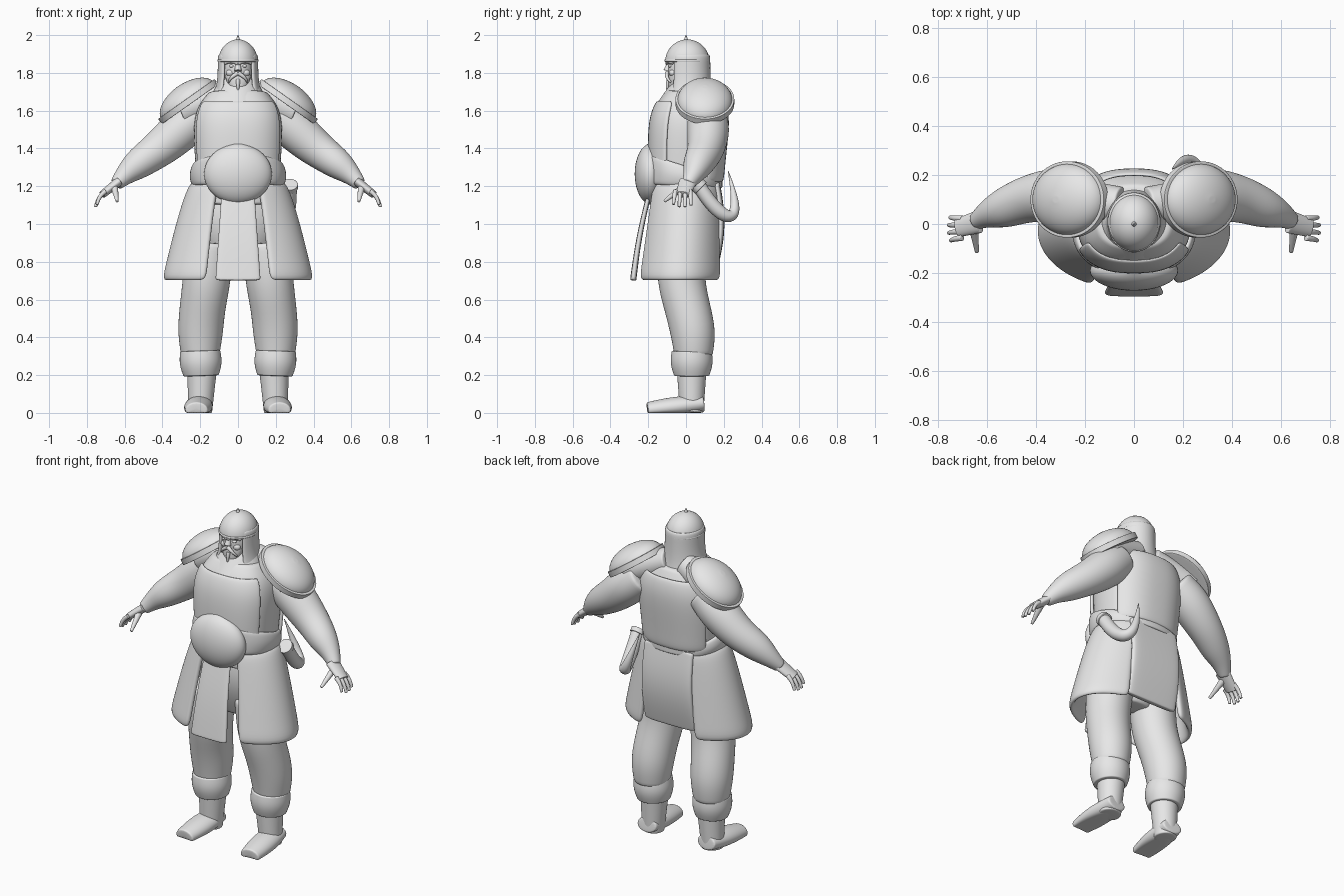
import bpy, math
from mathutils import Vector

cube = bpy.data.objects.get("Cube")
if cube:
    bpy.data.objects.remove(cube)

grey = (0.8, 0.8, 0.8, 1)
clay = bpy.data.materials.new("plain_grey")
clay.use_nodes = True
clay.diffuse_color = grey
clay.node_tree.nodes["Principled BSDF"].inputs["Base Color"].default_value = grey

X, Y, Z = Vector((1, 0, 0)), Vector((0, 1, 0)), Vector((0, 0, 1))
SEGMENTS = 16
FIT = 1 / (2 / 3 + math.cos(math.tau / SEGMENTS) / 3)  # keeps size after subdivision


def steps(count):
    return [i / count for i in range(count + 1)]


def mix(pair, t):
    return pair[0] + (pair[1] - pair[0]) * t


def hump(t):
    return math.sin(math.pi * t)


def finish(name, verts, faces, mirror, thickness=0, detail=2):
    mesh = bpy.data.meshes.new(name)
    mesh.from_pydata(verts, [], faces)
    mesh.materials.append(clay)
    mesh.polygons.foreach_set("use_smooth", [True] * len(faces))
    obj = bpy.data.objects.new(name, mesh)
    bpy.context.collection.objects.link(obj)
    if mirror:
        obj.modifiers.new("mirror", "MIRROR").use_mirror_merge = False
    if thickness:
        shell = obj.modifiers.new("shell", "SOLIDIFY")
        shell.thickness, shell.offset = thickness, 0
    smooth = obj.modifiers.new("smooth", "SUBSURF")
    smooth.levels = smooth.render_levels = detail


def squircle(angle, power):
    return [math.copysign(abs(v) ** (2 / power), v) for v in (math.sin(angle), math.cos(angle))]


def tube(name, rows, mirror=False, ref=Y, power=2, floor=None, detail=2):
    """Solid through rows of (x, y, z, half width, half depth)."""
    rows = [Vector((*row, row[-1])[:5]) for row in rows]
    rows.insert(1, rows[0].lerp(rows[1], 0.1))
    rows.insert(-1, rows[-1].lerp(rows[-2], 0.1))
    path = [Vector(row[:3]) for row in rows]
    verts, faces = [], []
    for i, row in enumerate(rows):
        along = (path[min(i + 1, len(path) - 1)] - path[max(i - 1, 0)]).normalized()
        side = ref.cross(along).normalized()
        up = along.cross(side)
        for k in range(SEGMENTS):
            s, c = squircle(math.tau * k / SEGMENTS, power)
            point = path[i] + (side * c * row[3] + up * s * row[4]) * FIT
            if floor is not None:
                point.z = max(point.z, floor)
            verts.append(point)
    for i in range(len(rows) - 1):
        for k in range(SEGMENTS):
            a, b = i * SEGMENTS + k, i * SEGMENTS + (k + 1) % SEGMENTS
            faces.append((a, b, b + SEGMENTS, a + SEGMENTS))
    faces.append(tuple(reversed(range(SEGMENTS))))
    faces.append(tuple(range(len(verts) - SEGMENTS, len(verts))))
    finish(name, verts, faces, mirror, detail=detail)


def limb(name, start, end, radii, swell=0, bow=(0, 0, 0), flat=1, **options):
    """Tube between two points that tapers, swells and bows."""
    rows = []
    for t in steps(5):
        point = Vector(start).lerp(Vector(end), t) + Vector(bow) * hump(t)
        radius = mix(radii, t) + swell * hump(t)
        rows.append((*point, radius, radius * flat))
    tube(name, rows, **options)


def ball(name, centre, size, axis=Z, lowest=-85, **options):
    """Ellipsoid, or a dome when the lowest latitude is zero."""
    rows = []
    for t in steps(6):
        angle = math.radians(mix((lowest, 85), t))
        point = Vector(centre) + axis * size[2] * math.sin(angle)
        rows.append((*point, size[0] * math.cos(angle), size[1] * math.cos(angle)))
    tube(name, rows, **options)


def sheet(name, rows, start, end, thickness, mirror=False, power=2):
    """Curved plate through rows of (z, half width, half depth, centre y, tilt)."""
    closed = end - start == 360
    count = SEGMENTS if closed else SEGMENTS + 1
    verts, faces = [], []
    for z, width, depth, middle, tilt in rows:
        for k in range(count):
            s, c = squircle(math.radians(mix((start, end), k / SEGMENTS)), power)
            verts.append((width * s, middle - depth * c, z + tilt * depth * c))
    for i in range(len(rows) - 1):
        for k in range(SEGMENTS):
            a, b = i * count + k, i * count + (k + 1) % count
            faces.append((a, b, b + count, a + count))
    finish(name, verts, faces, mirror, thickness)


# Torso with front and back armour plates
def trunk(t, grow=0):
    fade = 1 - 0.4 * t ** 8
    width, depth = mix((0.21, 0.25), t) * fade, mix((0.17, 0.21), t) * fade
    return mix((1.1, 1.7), t), width + grow, depth + grow, 0.03 * t * t, 0


body = [trunk(t) for t in steps(8)]
tube("torso", [(0, middle, z, width, depth) for z, width, depth, middle, tilt in body], power=2.5)
plate = [trunk(mix((0.2, 0.92), t), grow=0.01) for t in steps(6)]
sheet("chest_plate", plate, -62, 62, thickness=0.02, power=2.5)
sheet("back_plate", plate, 118, 242, thickness=0.02, power=2.5)
limb("shoulder_muscles", (0.05, 0.08, 1.7), (0.3, 0.1, 1.6), radii=(0.07, 0.1), mirror=True)

# Cowl and hood
limb("cowl", (0, 0, 1.6), (0, 0.04, 1.8), radii=(0.18, 0.08), flat=0.9)
hood = []
for t in steps(5):
    flare = 0.04 * (1 - t) ** 4
    hood.append((mix((1.64, 1.9), t), 0.098 + flare, 0.11 + flare / 2, 0.01, 0))
sheet("hood", hood, 48, 312, thickness=0.02)

# Head and face
ball("head", (0, 0, 1.82), size=(0.085, 0.1, 0.13))
limb("nose", (0, -0.085, 1.86), (0, -0.1, 1.81), radii=(0.01, 0.02), detail=1)
limb("brows", (0, -0.1, 1.85), (0.07, -0.07, 1.85), radii=(0.01, 0.007), bow=(0, -0.01, 0.01),
     mirror=True, ref=Z, detail=1)
ball("eyes", (0.034, -0.084, 1.836), size=(0.014, 0.01, 0.008), mirror=True, detail=1)
ball("cheeks", (0.04, -0.07, 1.8), size=(0.025, 0.02, 0.02), mirror=True, detail=1)
limb("moustache", (0, -0.1, 1.8), (0.05, -0.08, 1.75), radii=(0.012, 0.005), bow=(0.01, -0.01, 0),
     mirror=True, ref=Z, detail=1)
limb("beard", (0, -0.05, 1.79), (0, -0.08, 1.68), radii=(0.07, 0.01), swell=0.01, flat=0.6)
for i in range(-3, 4):
    x, lift = i * 0.017, abs(i) * 0.015
    limb("beard_strand", (x, lift - 0.09, 1.765), (x, lift - 0.09, 1.685 + lift), radii=(0.012, 0.003),
         bow=(0, -0.01, 0), detail=1)

# Helmet with brim and spike
ball("helmet", (0, 0.007, 1.86), size=(0.105, 0.118, 0.118), lowest=0)
sheet("helmet_brim", [(z, 0.106, 0.119, 0.007, 0) for z in (1.858, 1.872)], 0, 360, thickness=0.012)
limb("helmet_spike", (0, 0, 1.97), (0, 0, 2), radii=(0.012, 0.002), detail=1)

# Domed shoulder guards with a thick rim
centre, outward = Vector((0.265, 0.1, 1.65)), Vector((0.577, 0, 0.817))
ball("shoulder_guards", centre, size=(0.172, 0.147, 0.095), axis=outward, lowest=0, mirror=True)
limb("guard_rims", centre - outward * 0.02, centre + outward * 0.015, radii=(0.183, 0.183), flat=0.85, mirror=True)

# Arms
tube("arms", [(0.2, 0.11, 1.58, 0.1), (0.3, 0.12, 1.5, 0.115), (0.4, 0.11, 1.41, 0.1), (0.47, 0.09, 1.36, 0.09),
              (0.54, 0.06, 1.31, 0.08), (0.6, 0.04, 1.26, 0.054), (0.645, 0.01, 1.21, 0.034)], mirror=True)

# Hands
limb("palms", (0.63, 0.01, 1.225), (0.72, -0.016, 1.155), radii=(0.025, 0.02), flat=1.9, mirror=True)
for i, reach in enumerate((0.9, 1, 1, 0.85)):
    y = 0.022 - i * 0.026
    limb("finger", (0.7, y, 1.175), (0.7 + 0.055 * reach, y * 1.2, 1.175 - 0.085 * reach),
         radii=(0.013, 0.008), bow=(0.008, 0, 0.005), mirror=True, detail=1)
limb("thumbs", (0.655, -0.01, 1.2), (0.64, -0.115, 1.12), radii=(0.02, 0.008), mirror=True, ref=X, detail=1)

# Belt that rises towards the front, and round belly guard
belt = [(mix((1.2, 1.31), t), 0.235 + 0.015 * hump(t), 0.195, -0.01, mix((0.05, 0.33), t)) for t in steps(4)]
sheet("belt", belt, 0, 360, thickness=0.025, power=2.3)
ball("belly_guard", (0, -0.19, 1.265), size=(0.187, 0.085, 0.163))

# Skirt flaps, front tabard and back panel
skirt = [(mix((1.22, 0.7), t), 0.235 + 0.15 * t ** 0.8, mix((0.18, 0.23), t), -0.03 * t, 0) for t in steps(6)]
sheet("skirt_flaps", skirt, 26, 152, thickness=0.035, mirror=True)
limb("front_tabard", (0, -0.19, 1.18), (0, -0.28, 0.7), radii=(0.085, 0.118), bow=(0, -0.01, 0), flat=0.14, power=4)
limb("back_panel", (0, 0.16, 1.22), (0, 0.14, 0.74), radii=(0.16, 0.17), bow=(0, 0.035, 0), flat=0.12, power=4)
limb("hips", (0, 0, 1.2), (0, 0, 0.77), radii=(0.2, 0.1), swell=0.08, flat=0.6)

# Trousers and boots
tube("trouser_legs", [(0.15, -0.02, 0.9, 0.13), (0.165, -0.03, 0.7, 0.126), (0.19, 0.01, 0.55, 0.12),
                      (0.2, 0.04, 0.42, 0.12), (0.2, 0.04, 0.3, 0.1)], mirror=True)
limb("boot_cuffs", (0.2, 0.03, 0.33), (0.195, 0.03, 0.195), radii=(0.105, 0.092), swell=0.012, mirror=True)
limb("boot_shafts", (0.19, 0.03, 0.25), (0.2, 0.03, 0), radii=(0.08, 0.062), mirror=True)
limb("boot_feet", (0.2, 0.095, 0.05), (0.22, -0.205, 0.015), radii=(0.06, 0.058), swell=0.016, flat=0.7,
     mirror=True, ref=Z, floor=0)

# Curled horn hanging at the hip
horn = []
for t in steps(9):
    height = 1.2 - 0.72 * t + 0.8 * t * t
    horn.append((0.275 - 0.12 * t * t, 0.07 + 0.19 * hump(0.7 * t), height, 0.037 * (1 - 0.95 * t ** 3)))
tube("horn", horn, ref=X + Y)
limb("horn_mouth", (0.275, 0.06, 1.21), (0.275, 0.08, 1.19), radii=(0.042, 0.042), ref=X + Y, detail=1)
